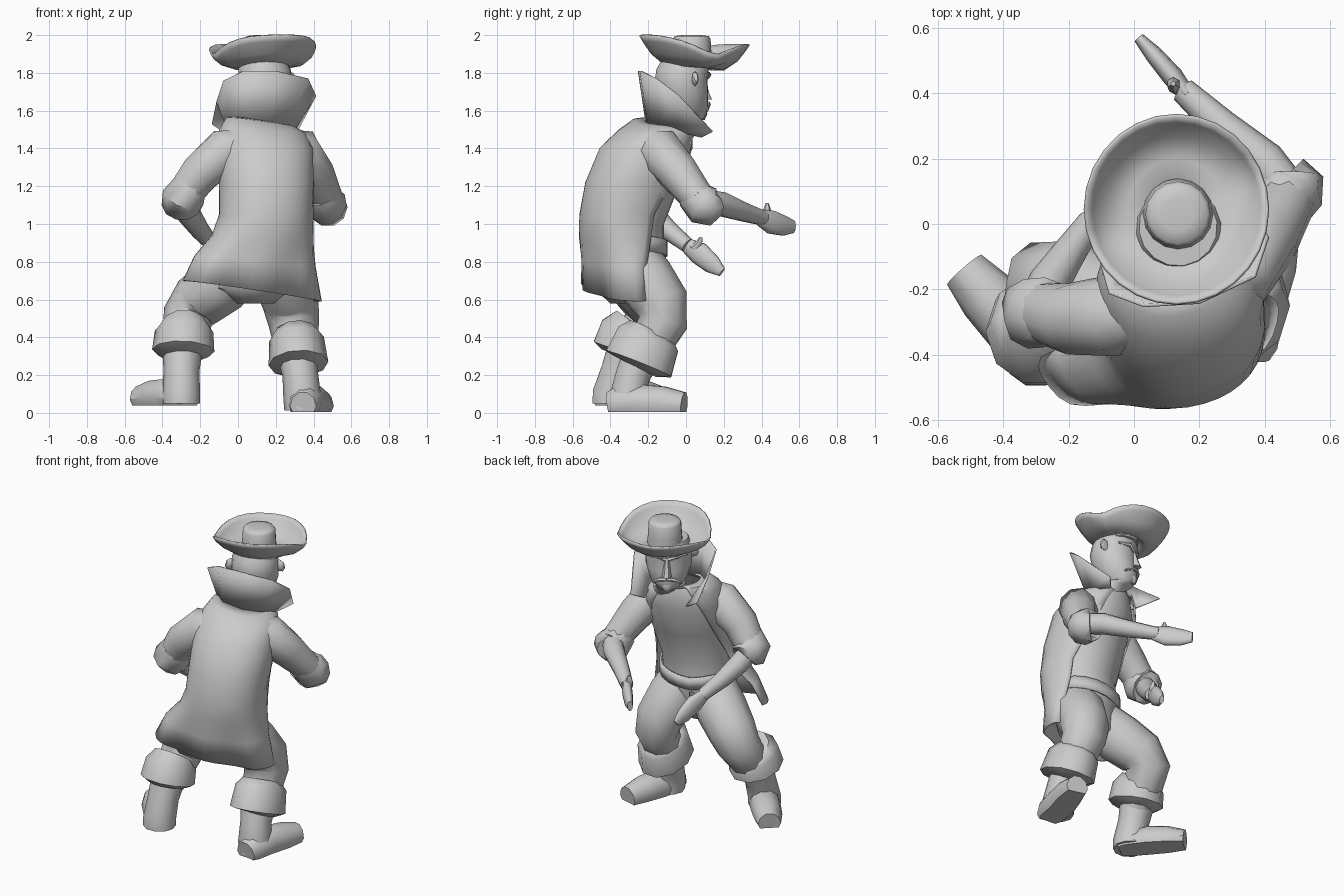
import bpy, bmesh, math
from mathutils import Vector, Matrix

default_cube = bpy.data.objects.get("Cube")
if default_cube:
    bpy.data.objects.remove(default_cube, do_unlink=True)

clay = bpy.data.materials.new("plain_grey")
clay.use_nodes = True
clay.diffuse_color = (.6, .6, .6, 1)
clay.node_tree.nodes["Principled BSDF"].inputs["Base Color"].default_value = clay.diffuse_color


def loft(name, rings, closed=True, caps=True, thickness=0, yaw=0, origin=(0, 0, 0), angle=55):
    """Skin a list of equally long point rings."""
    bm = bmesh.new()
    rows = [[bm.verts.new(point) for point in ring] for ring in rings]
    count = len(rows[0])
    for low, high in zip(rows, rows[1:]):
        for i in range(count if closed else count - 1):
            j = (i + 1) % count
            bm.faces.new((low[i], low[j], high[j], high[i]))
    if caps and closed:
        bm.faces.new(rows[0][::-1])
        bm.faces.new(rows[-1])
    bmesh.ops.recalc_face_normals(bm, faces=bm.faces)
    mesh = bpy.data.meshes.new(name)
    bm.to_mesh(mesh)
    bm.free()
    mesh.materials.append(clay)
    part = bpy.data.objects.new(name, mesh)
    part.location = origin
    part.rotation_euler.z = math.radians(yaw)
    bpy.context.collection.objects.link(part)
    if thickness:
        solid = part.modifiers.new("cloth", 'SOLIDIFY')
        solid.thickness = thickness
        solid.offset = 0
    bpy.ops.object.select_all(action='DESELECT')
    part.select_set(True)
    bpy.context.view_layer.objects.active = part
    bpy.ops.object.shade_smooth_by_angle(angle=math.radians(angle))
    return part


def tube(name, path, up=(0, 0, 1), wide=1, tall=1, sides=10, floor=None, angle=55):
    """Sweep an ellipse along (x, y, z, radius) points."""
    centres = [Vector(p[:3]) for p in path]
    rings = []
    for i, point in enumerate(path):
        tangent = (centres[min(i + 1, len(path) - 1)] - centres[max(i - 1, 0)]).normalized()
        v = Vector(up)
        v = (v - v.dot(tangent) * tangent).normalized()
        u = tangent.cross(v)
        ring = []
        for k in range(sides):
            a = math.tau * k / sides
            p = centres[i] + point[3] * (u * math.cos(a) * wide + v * math.sin(a) * tall)
            if floor is not None:
                p.z = max(p.z, floor)
            ring.append(p)
        rings.append(ring)
    return loft(name, rings, angle=angle)


def oval(x, y, z, rx, ry, yaw=0, start=0, sweep=360, count=16, tilt=0, square=1):
    """One horizontal oval, or an arc of it, turned by yaw and tilted along x."""
    ring = []
    for k in range(count):
        a = math.radians(start + sweep * k / (count if sweep == 360 else count - 1))
        c, s = (math.copysign(abs(f) ** square, f) for f in (math.cos(a), math.sin(a)))
        p = Matrix.Rotation(math.radians(yaw), 3, 'Z') @ Vector((rx * c, ry * s, 0))
        ring.append(p + Vector((x, y, z - tilt * c)))
    return ring


# Shirt front, belt with a dipping front, and trouser seat
BODY_YAW = 20
shirt = [(.13, -.31, .88, .21, .19), (.14, -.3, 1, .21, .18), (.15, -.25, 1.2, .23, .21),
         (.14, -.17, 1.4, .23, .2), (.13, -.1, 1.5, .17, .13), (.12, -.07, 1.54, .1, .09)]
loft("shirt", [oval(*row, BODY_YAW, -20, 220) for row in shirt], closed=False)
belt = [oval(.13, -.31, z, .23, .205, BODY_YAW, -20, 220, 13) for z in (.87, .95)]
for ring in belt:
    for k, p in enumerate(ring):
        p.z -= .05 * (1 - abs(k - 6) / 6)
loft("belt", belt, closed=False, thickness=.01)
seat = [(.09, -.31, .58, .1, .09), (.1, -.32, .66, .22, .16), (.12, -.32, .78, .23, .18), (.13, -.31, .9, .21, .19)]
loft("trouser_seat", [oval(*row, BODY_YAW) for row in seat])

# Coat: open at the front, flaring into a skirt; each row ends with its opening and tilt
coat = [(.075, -.355, .645, .375, .175, 20, .055), (.09, -.35, .8, .325, .19, 20, .03),
        (.13, -.34, .93, .265, .215, 22, .01), (.15, -.33, 1.05, .245, .225, 25, 0),
        (.15, -.29, 1.22, .245, .235, 42, 0), (.14, -.21, 1.4, .25, .24, 52, 0),
        (.13, -.16, 1.49, .225, .19, 62, .01), (.12, -.13, 1.535, .18, .15, 66, .025),
        (.12, -.1, 1.545, .13, .1, 68, .02)]
rows = []
for x, y, z, rx, ry, front, tilt in coat:
    rows.append(oval(x, y, z, rx, ry, BODY_YAW * .8, 180 - front, 180 + 2 * front, 25,
                     tilt, 1 if z < .9 else .92))
for ring, amount in zip(rows[:2], (.012, .008)):
    for k, p in enumerate(ring):
        p.y -= amount * math.cos(k * math.pi / 3)
loft("coat", rows, closed=False, thickness=.01)

# Tall turned-up collar
rim = [(-.135, .08, 1.53), (-.11, -.08, 1.65), (-.075, -.21, 1.76), (.03, -.25, 1.81),
       (.2, -.24, 1.81), (.37, -.16, 1.77), (.41, -.04, 1.68), (.31, .14, 1.49)]
base = [(-.03, .04, 1.46), (-.05, -.07, 1.49), (-.03, -.15, 1.52), (.04, -.21, 1.54),
        (.17, -.2, 1.54), (.26, -.14, 1.52), (.29, -.04, 1.49), (.25, .08, 1.46)]
loft("collar", [base, rim], closed=False, thickness=.01)

# Head, built facing +y around its own axis and then turned
FACE = dict(yaw=30, origin=(.13, 0, 0))
head = [(0, -.08, 1.46, .1, .09), (0, -.05, 1.54, .1, .1), (0, .01, 1.56, .07, .1),
        (0, 0, 1.61, .115, .12), (0, -.02, 1.69, .14, .135), (0, -.03, 1.76, .145, .14),
        (0, -.02, 1.82, .14, .14), (0, -.01, 1.87, .12, .12)]
loft("head", [oval(*row) for row in head], **FACE)
loft("nose", [oval(0, .12, 1.66, .03, .035, count=6), oval(0, .115, 1.69, .024, .025, count=6),
              oval(0, .1, 1.77, .014, .015, count=6)], **FACE)
loft("goatee", [oval(0, .1, 1.55, .012, .012, count=6), oval(0, .1, 1.585, .035, .025, count=6),
                oval(0, .1, 1.605, .03, .015, count=6)], **FACE)
for side, label in ((1, "left"), (-1, "right")):
    brow = tube(label + "_brow", [(.01 * side, .105, 1.765, .014), (.06 * side, .1, 1.79, .018),
                                  (.12 * side, .05, 1.785, .008)], sides=6)
    whisker = tube(label + "_moustache", [(0, .12, 1.64, .013), (.04 * side, .112, 1.635, .015),
                                          (.09 * side, .08, 1.6, .005)], sides=6)
    ear = tube(label + "_ear", [(.12 * side, -.02, 1.76, .03), (.16 * side, -.035, 1.77, .035),
                                (.175 * side, -.04, 1.775, .02)], wide=.5, tall=1.1, sides=8)
    for part in (brow, whisker, ear):
        part.location.x = .13
        part.rotation_euler.z = math.radians(30)

# Hat: brim folded up at front and back along the way the face looks, plus a crown
ahead = Vector((-math.sin(math.radians(22)), math.cos(math.radians(22)), 0))
brim = []
for radius, level, lift in ((.09, 1.85, 0), (.15, 1.83, 0), (.22, 1.835, .05), (.262, 1.86, .085), (.28, 1.89, .085)):
    ring = oval(.13, .045, level, radius, radius * 1.03, count=28)
    for p in ring:
        along = (p - Vector((.13, .045, 0))).dot(ahead) / radius
        p.z += lift * (1 - (1 - min(1, abs(along))) ** 1.6) - .025 * along * radius / .28
    brim.append(ring)
loft("hat_brim", brim, caps=False, thickness=.01, angle=70)
loft("hat_crown", [oval(.135, .03, z, r, r) for z, r in
                   ((1.83, .11), (1.9, .105), (1.98, .1), (1.995, .09), (2, .05))])

# Arms: sleeve, turned cuff, forearm, hand and thumb
tube("left_sleeve", [(.22, -.18, 1.42, .09), (.32, -.14, 1.39, .125), (.4, -.04, 1.27, .11),
                     (.47, .07, 1.13, .088)])
tube("left_cuff", [(.44, .03, 1.16, .088), (.47, .09, 1.1, .11), (.475, .145, 1.09, .105), (.47, .15, 1.09, .07)])
tube("left_forearm", [(.47, .1, 1.12, .065), (.4, .19, 1.105, .066), (.27, .3, 1.065, .052), (.15, .41, 1.03, .04)])
tube("left_hand", [(.17, .39, 1.035, .045), (.12, .45, 1.01, .065), (.06, .52, .99, .055), (.015, .57, .985, .034)], wide=.5)
tube("left_thumb", [(.13, .42, 1.03, .026), (.12, .43, 1.08, .02), (.12, .43, 1.11, .008)], up=(1, 0, 0), sides=6)
tube("right_sleeve", [(.04, -.27, 1.42, .09), (-.06, -.28, 1.39, .125), (-.2, -.29, 1.27, .11),
                      (-.29, -.27, 1.15, .092)])
tube("right_cuff", [(-.25, -.29, 1.21, .09), (-.29, -.28, 1.14, .115), (-.3, -.23, 1.1, .105), (-.295, -.22, 1.09, .07)])
tube("right_forearm", [(-.3, -.26, 1.13, .063), (-.26, -.18, 1.05, .064), (-.2, -.09, .965, .052), (-.13, .01, .885, .04)])
tube("right_hand", [(-.14, 0, .89, .04), (-.11, .07, .845, .062), (-.08, .14, .785, .052), (-.06, .19, .745, .026)], wide=.55)
tube("right_thumb", [(-.11, .04, .87, .024), (-.09, .07, .9, .018), (-.09, .08, .93, .008)], up=(1, 0, 0), sides=6)

# Legs: trousers, boot shaft, folded boot top and foot
AHEAD = (0, 1, 0)
tube("left_trouser", [(.2, -.3, .84, .14), (.24, -.22, .71, .16), (.28, -.13, .58, .15),
                      (.295, -.12, .48, .135), (.305, -.18, .38, .12), (.31, -.24, .29, .1)], AHEAD)
tube("left_boot_top", [(.305, -.18, .43, .125), (.31, -.2, .39, .165), (.32, -.25, .26, .18),
                       (.32, -.26, .24, .11)], AHEAD, wide=.88, tall=1.08)
tube("left_boot_shaft", [(.31, -.22, .34, .11), (.33, -.28, .2, .095), (.34, -.31, .08, .1),
                         (.345, -.31, .02, .1)], AHEAD)
tube("left_foot", [(.345, -.41, .035, .07), (.35, -.37, .04, .09), (.37, -.24, .05, .095),
                   (.41, -.12, .045, .09), (.44, -.01, .035, .07)], floor=.005, tall=1.1, angle=40)
tube("right_trouser", [(.03, -.32, .8, .14), (-.09, -.25, .68, .16), (-.21, -.19, .59, .15),
                       (-.265, -.18, .51, .135), (-.28, -.25, .41, .12), (-.29, -.33, .3, .1)], AHEAD)
tube("right_boot_top", [(-.285, -.27, .47, .12), (-.285, -.3, .43, .155), (-.29, -.33, .33, .165),
                        (-.29, -.34, .3, .11)], AHEAD, tall=1.05)
tube("right_boot_shaft", [(-.29, -.3, .38, .11), (-.3, -.36, .22, .095), (-.3, -.4, .1, .1),
                          (-.3, -.4, .05, .1)], AHEAD)
tube("right_foot", [(-.26, -.45, .07, .07), (-.29, -.41, .075, .09), (-.37, -.31, .085, .095),
                    (-.45, -.22, .08, .09), (-.52, -.14, .07, .07)], floor=.04, tall=1.05, angle=40)
